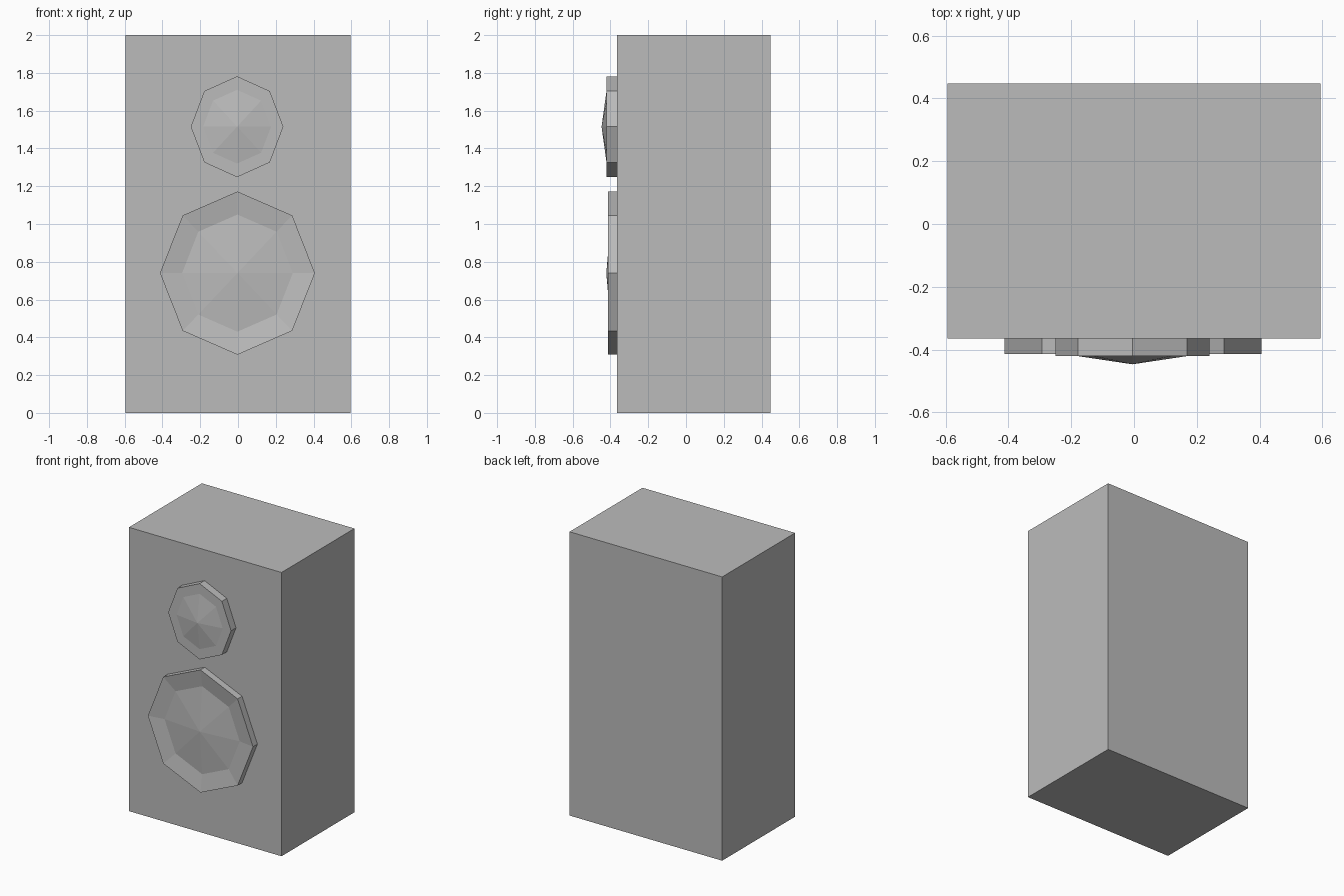
import bpy, bmesh
from math import sin, cos, pi

cube = bpy.data.objects.get("Cube")
if cube:
    bpy.data.objects.remove(cube, do_unlink=True)

GREY = (0.5, 0.5, 0.5, 1)
grey = bpy.data.materials.new("plain grey")
grey.use_nodes = True
grey.diffuse_color = GREY
grey.node_tree.nodes["Principled BSDF"].inputs["Base Color"].default_value = GREY


def add_object(name, bm):
    bmesh.ops.recalc_face_normals(bm, faces=bm.faces)
    mesh = bpy.data.meshes.new(name)
    bm.to_mesh(mesh)
    bm.free()
    mesh.materials.append(grey)
    obj = bpy.data.objects.new(name, mesh)
    bpy.context.collection.objects.link(obj)


def driver(name, x, z, rings, apex):
    """Eight-sided speaker: rings of (x radius, z radius, y), closed by a cone."""
    bm = bmesh.new()
    loops = [[bm.verts.new((x + rx * sin(i * pi / 4), y, z + rz * cos(i * pi / 4)))
              for i in range(8)] for rx, rz, y in rings]
    tip = bm.verts.new((x, apex, z))
    for i in range(8):
        j = (i + 1) % 8
        for a, b in zip(loops, loops[1:]):
            bm.faces.new((a[i], a[j], b[j], b[i]))
        bm.faces.new((loops[-1][i], loops[-1][j], tip))
    bm.faces.new(loops[0])
    add_object(name, bm)


# Cabinet
bm = bmesh.new()
bmesh.ops.create_cube(bm, size=1)
for v in bm.verts:
    v.co = (v.co.x * 1.19, v.co.y * 0.812 + 0.041, v.co.z * 2 + 1)
add_object("cabinet", bm)

# Tweeter with a domed centre, woofer with a dished surround
driver("tweeter", -0.005, 1.515,
       [(0.245, 0.267, -0.36), (0.245, 0.267, -0.42), (0.18, 0.195, -0.42)], -0.447)
driver("woofer", -0.003, 0.74,
       [(0.41, 0.432, -0.36), (0.41, 0.432, -0.414), (0.293, 0.31, -0.395)], -0.422)
